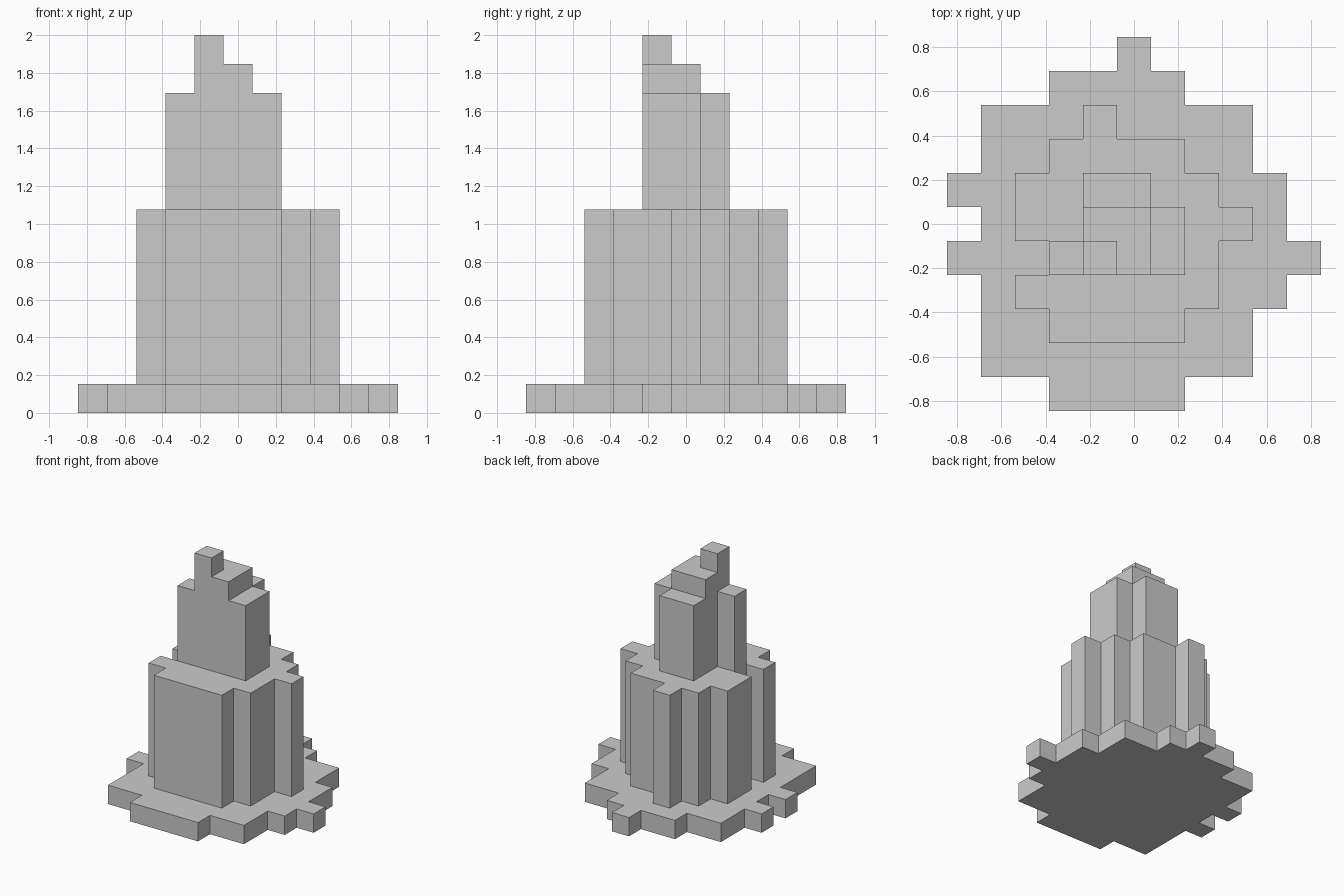
import bpy, bmesh
from mathutils import Vector

if "Cube" in bpy.data.objects:
    bpy.data.objects.remove(bpy.data.objects["Cube"])

U = 2 / 13          # edge of one block
HALF = 5.5          # footprint is 11 x 11 blocks

# part: (bottom level, top level, first row, [(first column, last column) per row, front to back])
PARTS = {
    "base_slab": (0, 1, 0, [(3, 6), (1, 8), (1, 8), (1, 9), (0, 10), (1, 9),
                            (0, 9), (1, 8), (1, 8), (3, 6), (5, 5)]),
    "lower_tower": (1, 7, 2, [(3, 6), (2, 7), (3, 7), (2, 8), (2, 7), (3, 6), (4, 4)]),
    "upper_tower": (7, 11, 4, [(3, 6), (4, 6), (4, 5)]),
    "top_step": (11, 12, 4, [(4, 5), (4, 5)]),
    "peak_block": (12, 13, 4, [(4, 4)]),
}


def blocks(z0, z1, row0, spans):
    return {(x, row0 + r, z) for r, (a, b) in enumerate(spans)
            for x in range(a, b + 1) for z in range(z0, z1)}


cells = {name: blocks(*spec) for name, spec in PARTS.items()}
solid = set().union(*cells.values())


def build(name, part):
    """Skin the exposed block sides, then merge flat regions."""
    bm = bmesh.new()
    for c in part:
        for axis in range(3):
            for s in (1, -1):
                n = list(c)
                n[axis] += s
                if tuple(n) in solid:
                    continue
                u, v = (axis + 1) % 3, (axis + 2) % 3
                corners = []
                for du, dv in ((0, 0), (1, 0), (1, 1), (0, 1))[::s]:
                    p = Vector(c)
                    p[axis] += s > 0
                    p[u] += du
                    p[v] += dv
                    corners.append(bm.verts.new(((p.x - HALF) * U, (p.y - HALF) * U, p.z * U)))
                bm.faces.new(corners)
    bmesh.ops.remove_doubles(bm, verts=bm.verts[:], dist=1e-4)
    bmesh.ops.dissolve_limit(bm, angle_limit=0.01, verts=bm.verts[:], edges=bm.edges[:])
    mesh = bpy.data.meshes.new(name)
    bm.to_mesh(mesh)
    bm.free()
    bpy.context.collection.objects.link(bpy.data.objects.new(name, mesh))


for name, part in cells.items():
    build(name, part)
